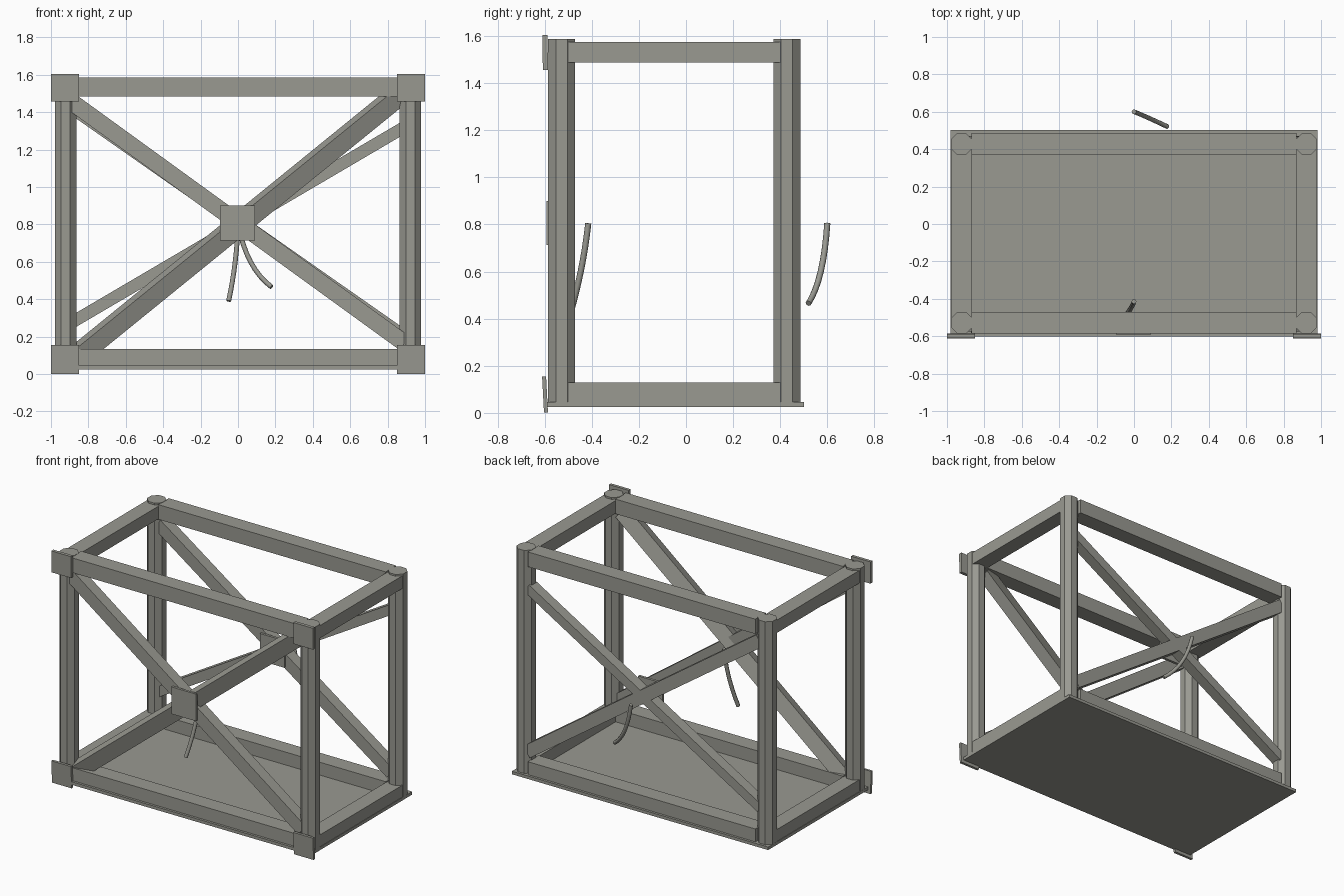
import bpy, bmesh, math
from mathutils import Vector, Matrix

if "Cube" in bpy.data.objects:
    bpy.data.objects.remove(bpy.data.objects["Cube"])

grey = bpy.data.materials.new("weathered_grey")
grey.diffuse_color = (0.32, 0.32, 0.285, 1)
grey.use_nodes = True
grey.node_tree.nodes["Principled BSDF"].inputs["Base Color"].default_value = grey.diffuse_color

FRONT, BACK, SIDE = -0.528, 0.428, 0.922   # post centre lines
POST = 0.115                               # post width across flats


def finish(name, bm):
    bmesh.ops.recalc_face_normals(bm, faces=bm.faces)
    mesh = bpy.data.meshes.new(name)
    bm.to_mesh(mesh)
    bm.free()
    mesh.materials.append(grey)
    obj = bpy.data.objects.new(name, mesh)
    bpy.context.collection.objects.link(obj)
    return obj


def box(name, x, y, z, tilt=0.0):
    """Box from (min, max) ranges, optionally tilted about x."""
    bm = bmesh.new()
    size = [r[1] - r[0] for r in (x, y, z)]
    mid = Vector([(r[0] + r[1]) / 2 for r in (x, y, z)])
    bmesh.ops.create_cube(bm, size=1, matrix=Matrix.Translation(mid)
                          @ Matrix.Rotation(tilt, 4, 'X') @ Matrix.Diagonal((*size, 1)))
    return finish(name, bm)


def post(name, x, y):
    """Upright octagonal post."""
    bm = bmesh.new()
    r = POST / 2 / math.cos(math.pi / 8)
    z0, z1 = 0.04, 1.587
    bmesh.ops.create_cone(bm, cap_ends=True, segments=8, radius1=r, radius2=r, depth=z1 - z0,
                          matrix=Matrix.Translation((x, y, (z0 + z1) / 2))
                          @ Matrix.Rotation(math.pi / 8, 4, 'Z'))
    return finish(name, bm)


def brace(name, y, start, end, width, depth, roll=0.0):
    """Diagonal bar between two (x, z) points in a plane of constant y."""
    a, b = Vector((start[0], y, start[1])), Vector((end[0], y, end[1]))
    angle = math.atan2(b.z - a.z, b.x - a.x)
    bm = bmesh.new()
    bmesh.ops.create_cube(bm, size=1, matrix=Matrix.Translation((a + b) / 2)
                          @ Matrix.Rotation(-angle, 4, 'Y') @ Matrix.Rotation(roll, 4, 'X')
                          @ Matrix.Diagonal(((b - a).length, depth, width, 1)))
    return finish(name, bm)


def cable(name, p0, p1, p2, radius=0.013, steps=8, sides=8):
    """Hanging bent rod swept along a quadratic curve through p1."""
    p0, p1, p2 = Vector(p0), Vector(p1), Vector(p2)
    ctrl = 2 * p1 - (p0 + p2) / 2
    bm = bmesh.new()
    rings = []
    for i in range(steps + 1):
        t = i / steps
        c = (1 - t) ** 2 * p0 + 2 * t * (1 - t) * ctrl + t * t * p2
        tangent = ((1 - t) * (ctrl - p0) + t * (p2 - ctrl)).normalized()
        u = tangent.cross(Vector((0, 1, 0))).normalized()
        v = tangent.cross(u)
        rings.append([bm.verts.new(c + radius * (math.cos(k * math.tau / sides) * u
                                                 + math.sin(k * math.tau / sides) * v))
                      for k in range(sides)])
    for r, s in zip(rings, rings[1:]):
        for k in range(sides):
            n = (k + 1) % sides
            bm.faces.new((r[k], r[n], s[n], s[k]))
    bm.faces.new(rings[0])
    bm.faces.new(rings[-1])
    obj = finish(name, bm)
    bpy.ops.object.select_all(action='DESELECT')
    obj.select_set(True)
    bpy.context.view_layer.objects.active = obj
    bpy.ops.object.shade_smooth_by_angle(angle=math.radians(50))


# Floor plate
box("floor_plate", (-0.98, 0.98), (-0.602, 0.502), (0.025, 0.046))

# Corner posts
for yn, y in (("front", FRONT), ("back", BACK)):
    for xn, x in (("left", -SIDE), ("right", SIDE)):
        post(f"{yn}_{xn}_post", x, y)

# Horizontal rails, top and bottom
h = POST / 2
for level, zl, zs in (("top", (1.483, 1.585), (1.487, 1.575)),
                      ("bottom", (0.046, 0.135), (0.046, 0.128))):
    for yn, y in (("front", FRONT), ("back", BACK)):
        box(f"{level}_{yn}_rail", (-0.87, 0.87), (y - h, y + h), zl)
    for xn, x in (("left", -SIDE), ("right", SIDE)):
        box(f"{level}_{xn}_rail", (x - h + 0.003, x + h - 0.003),
            (FRONT + h - 0.03, BACK - h + 0.03), zs)

# Diagonal braces
brace("front_falling_brace", -0.535, (-0.89, 1.455), (0.89, 0.165), 0.09, 0.08)
brace("front_rising_brace", -0.528, (-0.85, 0.105), (0.85, 1.485), 0.1, 0.08, math.radians(20))
brace("back_falling_brace", 0.43, (-0.89, 1.435), (0.89, 0.19), 0.085, 0.08)
brace("back_rising_brace", 0.43, (-0.89, 0.275), (0.89, 1.32), 0.065, 0.075)

# Plates over the brace crossings
box("front_centre_plate", (-0.095, 0.092), (-0.592, -0.575), (0.713, 0.9))
box("back_centre_plate", (-0.095, 0.092), (0.374, 0.392), (0.713, 0.9))

# Plates over the front corners
for xn, x in (("left", (-1.0, -0.85)), ("right", (0.85, 1.0))):
    box(f"top_{xn}_corner_plate", x, (-0.609, -0.587), (1.456, 1.605), math.radians(1))
    box(f"bottom_{xn}_corner_plate", x, (-0.607, -0.59), (0.001, 0.155), math.radians(3))

# Loose hanging cables
cable("front_cable", (0, -0.415, 0.805), (-0.015, -0.447, 0.6), (-0.05, -0.5, 0.39))
cable("back_cable", (0, 0.6, 0.805), (0.067, 0.572, 0.6), (0.18, 0.52, 0.465))
